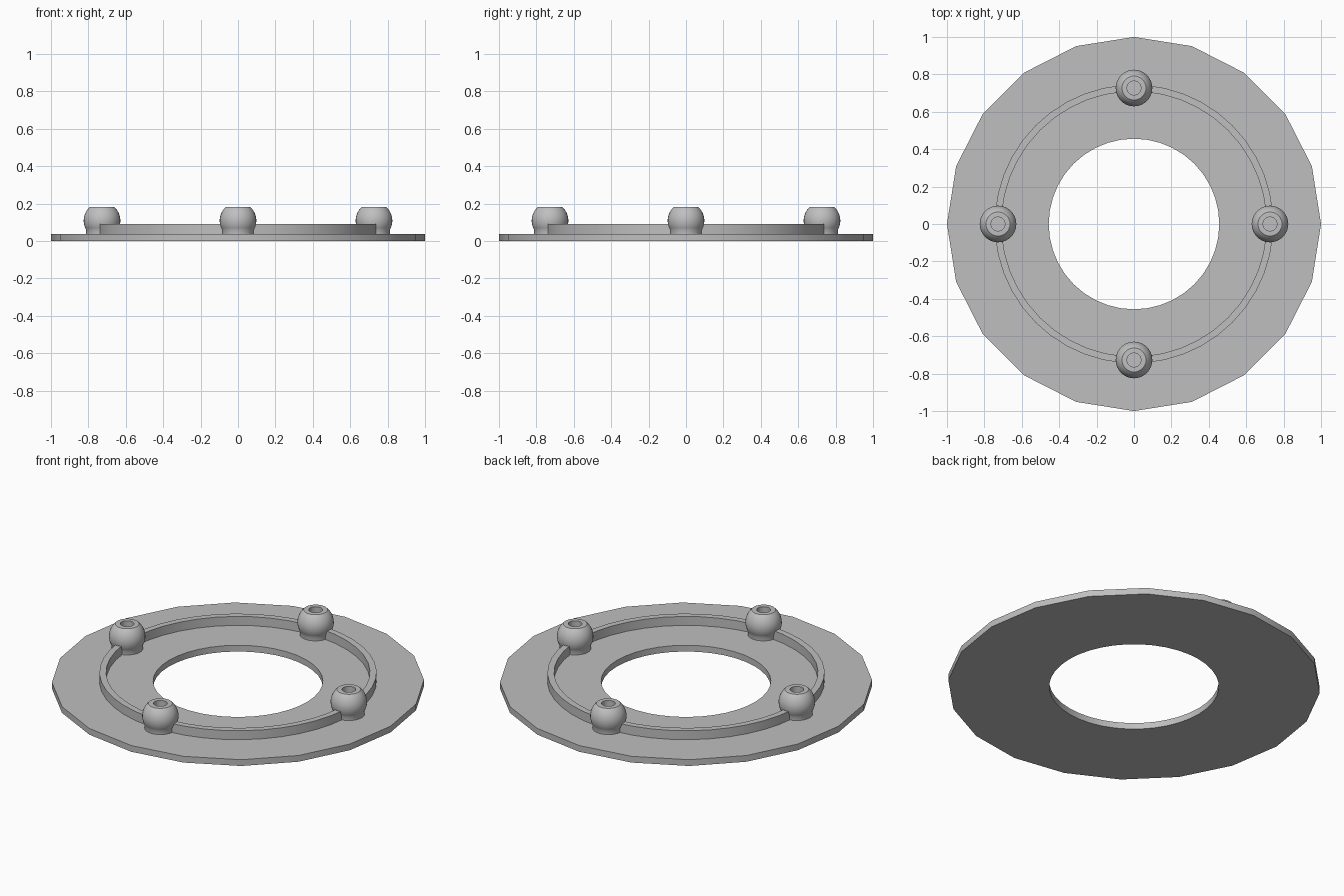
import bpy, bmesh
from math import sin, cos, pi, radians

cube = bpy.data.objects.get("Cube")
if cube:
    bpy.data.objects.remove(cube, do_unlink=True)

grey = bpy.data.materials.new("plain_grey")
grey.use_nodes = True
colour = (0.52, 0.52, 0.52, 1)
grey.diffuse_color = colour
grey.node_tree.nodes["Principled BSDF"].inputs["Base Color"].default_value = colour


def finish(name, bm, location=(0, 0, 0)):
    bmesh.ops.remove_doubles(bm, verts=bm.verts, dist=1e-5)
    bmesh.ops.recalc_face_normals(bm, faces=bm.faces)
    mesh = bpy.data.meshes.new(name)
    bm.to_mesh(mesh)
    bm.free()
    mesh.materials.append(grey)
    obj = bpy.data.objects.new(name, mesh)
    obj.location = location
    bpy.context.collection.objects.link(obj)
    bpy.ops.object.select_all(action="DESELECT")
    obj.select_set(True)
    bpy.context.view_layer.objects.active = obj
    bpy.ops.object.shade_smooth_by_angle(angle=radians(31))
    return obj


def sweep(profile, steps, start=0, end=2 * pi, loop=True):
    """Turn an (r, z) profile around the z axis, capping partial turns."""
    bm = bmesh.new()
    rows = []
    for i in range(steps + 1):
        a = start + (end - start) * i / steps
        rows.append([bm.verts.new((r * cos(a), r * sin(a), z)) for r, z in profile])
    count = len(profile) if loop else len(profile) - 1
    for a, b in zip(rows, rows[1:]):
        for j in range(count):
            k = (j + 1) % len(profile)
            quad = [a[j], b[j], b[k], a[k]]
            if profile[j][0] == 0:
                quad.remove(b[j])
            elif profile[k][0] == 0:
                quad.remove(b[k])
            bm.faces.new(quad)
    if end - start < 2 * pi - 0.01:
        bm.faces.new(rows[0])
        bm.faces.new(rows[-1])
    return bm


PLATE, RIDGE_TOP, TOP = 0.037, 0.09, 0.183
RADIUS = 0.727

# Flat annular plate: coarser outer rim, finer hole
bm = bmesh.new()
loops = []
for r, n in ((1.0, 20), (0.456, 40)):
    vs = [bm.verts.new((r * cos(2 * pi * i / n), r * sin(2 * pi * i / n), 0)) for i in range(n)]
    loops += [bm.edges.new((vs[i], vs[(i + 1) % n])) for i in range(n)]
bmesh.ops.triangle_fill(bm, edges=loops, use_beauty=True)
solid = bmesh.ops.extrude_face_region(bm, geom=bm.faces[:], use_keep_orig=True)
for v in solid["geom"]:
    if isinstance(v, bmesh.types.BMVert):
        v.co.z = PLATE
finish("base_plate", bm)

# Raised ridge in four arcs, ending inside the knobs
ridge = [(0.709, PLATE - 0.005), (0.745, PLATE - 0.005), (0.745, RIDGE_TOP), (0.709, RIDGE_TOP)]
gap = radians(4.6)
for q in range(4):
    arc = sweep(ridge, 10, q * pi / 2 + gap, (q + 1) * pi / 2 - gap)
    finish(f"ridge_arc_{q + 1}", arc)

# Truncated ball knobs on short necks, with a blind hole in the top
BALL, CENTRE = 0.098, 0.109
knob = [(0.085, PLATE - 0.005)]
for i in range(13):
    t = radians(-30 + i * 79 / 12)
    knob.append((BALL * cos(t), CENTRE + BALL * sin(t)))
knob += [(0.064, TOP), (0.037, TOP), (0.037, PLATE + 0.01), (0, PLATE + 0.01)]
for q, side in enumerate(("left", "back", "right", "front")):
    a = q * pi / 2
    finish(f"{side}_knob", sweep(knob, 32, loop=False), (RADIUS * cos(a), RADIUS * sin(a), 0))
